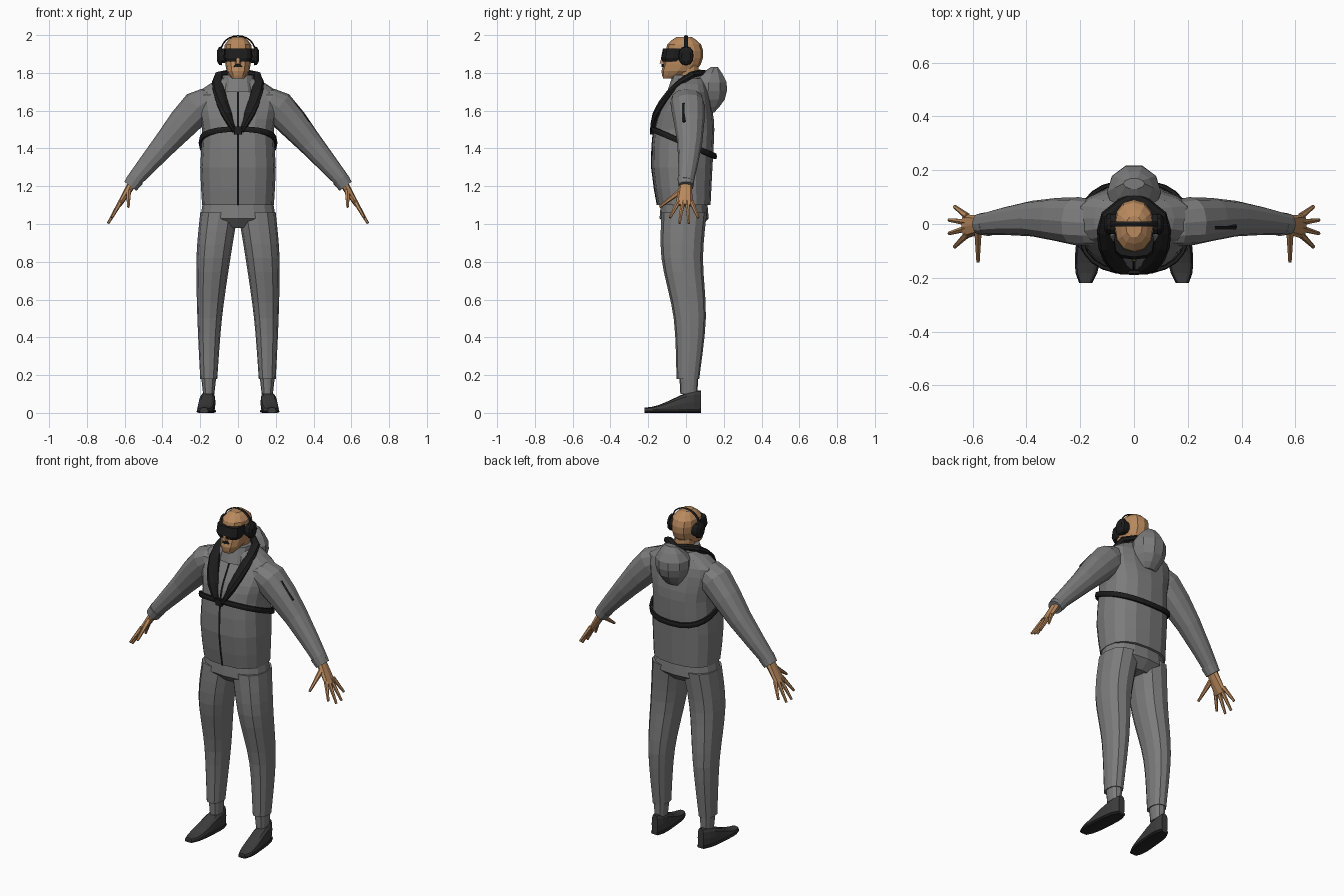
import bpy, bmesh, math
from mathutils import Vector

old = bpy.data.objects.get("Cube")
if old:
    bpy.data.objects.remove(old, do_unlink=True)

X, Y, Z = Vector((1, 0, 0)), Vector((0, 1, 0)), Vector((0, 0, 1))


def material(name, red, green, blue):
    mat = bpy.data.materials.new(name)
    mat.use_nodes = True
    mat.diffuse_color = (red, green, blue, 1)
    shader = mat.node_tree.nodes["Principled BSDF"]
    shader.inputs["Base Color"].default_value = mat.diffuse_color
    shader.inputs["Roughness"].default_value = .8
    return mat


def grey(name, value):
    return material(name, value, value, value)


cloth = grey("grey cloth", .2)
black = grey("black gear", .012)
leather = grey("dark shoe leather", .045)
rubber = grey("sole rubber", .02)
skin = material("skin", .48, .25, .11)


def bend(value, power):
    """Square off a sine or cosine for a superellipse."""
    return math.copysign(abs(value) ** (2 / power), value)


def refine(rings, steps):
    """Add rings between the key rings along a smooth spline."""
    result = []
    last = len(rings) - 1
    for i in range(last):
        start, end = rings[i], rings[i + 1]
        lead_in = (end - rings[max(i - 1, 0)]) / 2
        lead_out = (rings[min(i + 2, last)] - start) / 2
        for step in range(steps):
            t = step / steps
            ease = t * t * (3 - 2 * t)
            result.append(start.lerp(end, ease)
                          + lead_in * t * (1 - t) ** 2
                          - lead_out * t * t * (1 - t))
    return result + [rings[last]]


def loft(name, keys, mat, sides=12, power=2.3, across=None, depth=Y,
         mirror=1, steps=1, closed=False):
    """Skin rings of (x, y, z, half width, half depth); depth defaults to width.
    With across given the rings keep a fixed frame, otherwise they follow the path."""
    rings = [Vector(key if len(key) > 4 else (*key, key[-1])) for key in keys]
    if not closed:
        rings = refine(rings, steps)
    centres = [Vector((ring[0] * mirror, ring[1], ring[2])) for ring in rings]
    bm = bmesh.new()
    loops = []
    count = len(rings)
    for i, (centre, ring) in enumerate(zip(centres, rings)):
        u, v = across, depth
        if not across:
            before = centres[i - 1] if i or closed else centre
            after = centres[(i + 1) % count] if i + 1 < count or closed else centre
            tangent = (after - before).normalized()
            v = (depth - tangent * depth.dot(tangent)).normalized()
            u = v.cross(tangent)
        loop = []
        for k in range(sides):
            angle = math.tau * k / sides
            loop.append(bm.verts.new(
                centre + u * ring[3] * bend(math.cos(angle), power)
                + v * ring[4] * bend(math.sin(angle), power)))
        loops.append(loop)
    for i in range(count if closed else count - 1):
        low, high = loops[i], loops[(i + 1) % count]
        for k in range(sides):
            bm.faces.new((low[k - 1], low[k], high[k], high[k - 1]))
    if not closed:
        bm.faces.new(loops[0])
        bm.faces.new(loops[-1])
    bmesh.ops.recalc_face_normals(bm, faces=bm.faces)
    mesh = bpy.data.meshes.new(name)
    bm.to_mesh(mesh)
    bm.free()
    mesh.materials.append(mat)
    part = bpy.data.objects.new(name, mesh)
    bpy.context.collection.objects.link(part)


def pair(name, keys, mat, **options):
    loft("left_" + name, keys, mat, **options)
    loft("right_" + name, keys, mat, mirror=-1, **options)


def stack(name, rows, mat, **options):
    """Loft centred level rings of (height, y centre, half width, half depth)."""
    keys = [(0, centre, height, *size) for height, centre, *size in rows]
    loft(name, keys, mat, across=X, **options)


# Jacket body, collar and hood
jacket = [(1.1, -.01, .19, .14), (1.3, -.02, .2, .16), (1.5, -.01, .19, .16),
          (1.6, 0, .21, .14), (1.7, .02, .21, .1), (1.77, .02, .09, .08)]
stack("jacket", jacket, cloth, sides=16, power=2.5, steps=2)
stack("jacket_collar", [(1.7, 0, .1), (1.79, .01, .08)], cloth)
stack("hood", [(1.59, .12, .05, .03), (1.66, .12, .09), (1.75, .12, .1),
               (1.83, .15, .04, .02)], cloth, sides=10, power=2, steps=2)

# Front zip, following the jacket front
zip_line = [(height, centre - front, .006, .005)
            for height, centre, width, front in jacket]
stack("jacket_zip", zip_line, black, sides=4, power=2, steps=2)

# Sleeves with cuffs
pair("sleeve", [(.13, 0, 1.66, .05, .08), (.21, .01, 1.62, .09),
                (.38, .02, 1.43, .066), (.56, 0, 1.22, .04)], cloth, steps=2)
pair("sleeve_cuff", [(.54, 0, 1.24, .045), (.57, 0, 1.2, .04)], cloth)
loft("sleeve_pocket_zip", [(.3, -.01, 1.64, .004, .01), (.38, -.01, 1.54, .004, .01)],
     black, sides=4, power=8)

# Hands, with the fingers fanned out around the middle of the palm
pair("palm", [(.55, 0, 1.23, .025, .03), (.63, -.01, 1.1, .013, .046)],
     skin, sides=8)
for i, name in enumerate(("little", "ring", "middle", "index")):
    fan = i - 1.5
    curl = fan * fan
    root = (.62, -.005 - .022 * fan, 1.12, .013)
    tip = (.69 - .01 * curl, -.01 - .05 * fan, 1 + .015 * curl, .007)
    pair(name + "_finger", [root, tip], skin, sides=6, power=2)
pair("thumb", [(.58, -.02, 1.18, .016), (.58, -.14, 1.09, .007)], skin,
     sides=6, power=2, depth=X)

# Trousers
stack("trouser_hips", [(1.15, -.01, .18, .12), (1.03, -.01, .2, .13),
                       (.98, -.01, .1, .08)], cloth, sides=16)
pair("trouser_leg", [(.1, -.01, 1.06, .1, .12), (.13, -.02, .82, .09, .11),
                     (.15, .02, .5, .065, .085), (.155, .01, .18, .045, .06)],
     cloth, across=X, steps=4)
pair("ankle_cuff", [(.155, .015, .19, .04, .05), (.155, .015, .1, .03, .045)],
     cloth, across=X)

# Shoes and soles, shaped by rule from heel to toe
upper, sole = [], []
for i in range(9):
    t = i / 8
    x, y = .155 + .025 * t, .08 - .3 * t
    half_height = .037 + .023 * math.cos(math.pi * t)
    half_width = .02 + .024 * (1 - (2 * t - 1) ** 4)
    upper.append((x, y, half_height, half_width, half_height))
    sole.append((x, y, .008, half_width + .004, .008))
pair("shoe", upper, leather, power=3, across=X, depth=Z)
pair("shoe_sole", sole, rubber, sides=8, power=6, across=X, depth=Z)

# Neck, head and face
stack("neck", [(1.7, .02, .056), (1.84, .01, .056)], skin)
stack("head", [(1.77, -.09, .03), (1.81, -.04, .06, .09), (1.88, -.01, .07, .1),
               (1.95, -.01, .07, .09), (1.99, -.01, .03, .04)], skin, steps=2)
stack("nose", [(1.85, -.12, .016, .022), (1.89, -.11, .01, .02)], skin, sides=6)
stack("moustache", [(1.83, -.11, .028, .02), (1.846, -.11, .014, .02)], black,
      sides=8)
stack("goggles", [(1.86, -.07, .066, .056), (1.88, -.07, .076, .062),
                  (1.93, -.06, .074, .062)], black, power=3)

# Ear defenders and their head band
pair("ear_cushion", [(.06, 0, 1.89, .038), (.085, 0, 1.89, .038)], black,
     across=Y, depth=Z)
pair("ear_cup", [(.086, 0, 1.89, .04, .05), (.1, 0, 1.89, .038, .047),
                 (.11, 0, 1.89, .024, .03)], black, across=Y, depth=Z)
arch = []
for i in range(13):
    angle = math.pi * i / 12
    arch.append((.09 * math.cos(angle), 0, 1.916 + .08 * math.sin(angle), .004, .01))
loft("head_band", arch, black, sides=4, power=8)

# Life vest collar in two halves, joined behind the neck
pair("vest_lobe", [(0, .1, 1.8, .02, .015), (.1, .03, 1.79, .024, .018),
                   (.1, -.08, 1.7, .034, .02), (.06, -.15, 1.58, .034, .02),
                   (.02, -.175, 1.49, .015, .01)],
     black, sides=8, depth=Z, steps=2)

# Chest belt, tilted down towards the back
belt = []
for i in range(24):
    angle = math.tau * i / 24
    y = -.012 + .167 * bend(math.sin(angle), 2.5)
    belt.append((.2 * bend(math.cos(angle), 2.5), y, 1.425 - .43 * y, .009, .016))
loft("chest_belt", belt, black, sides=6, power=3, depth=Z, closed=True)
stack("belt_buckle", [(1.475, -.18, .022, .01), (1.51, -.18, .022, .01)], black,
      sides=8, power=5)
